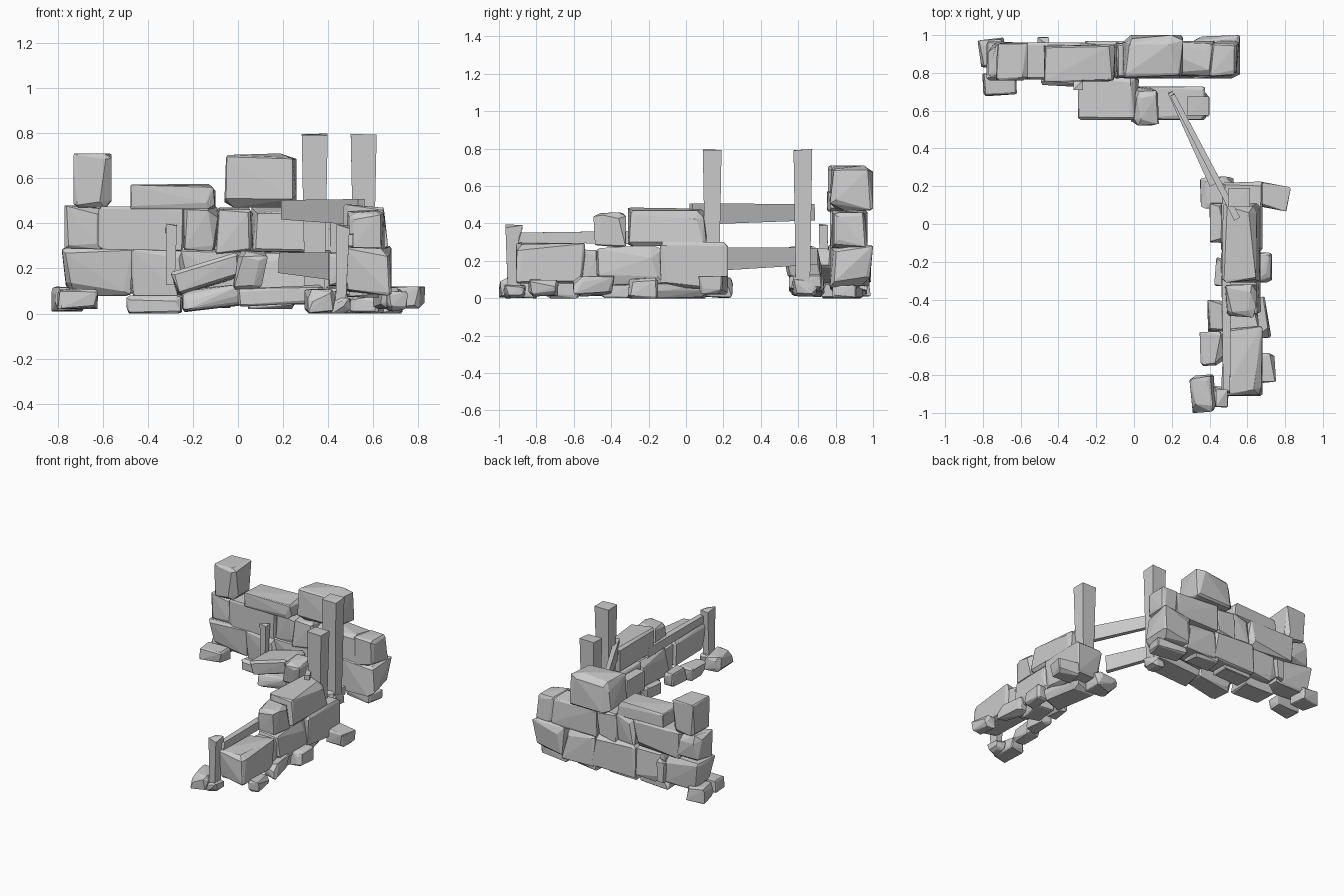
import bpy, bmesh, math, random
from mathutils import Vector, Matrix

random.seed(11)


def finish(bm, name, matrix, angle=5):
    bmesh.ops.dissolve_limit(bm, angle_limit=math.radians(angle),
                             verts=bm.verts[:], edges=bm.edges[:])
    bmesh.ops.recalc_face_normals(bm, faces=bm.faces[:])
    me = bpy.data.meshes.new(name)
    bm.to_mesh(me)
    bm.free()
    ob = bpy.data.objects.new(name, me)
    ob.matrix_world = matrix
    bpy.context.collection.objects.link(ob)
    return ob


def stone(name, x0, x1, y0, y1, z0, z1, chip=0.13, rot=(0, 0, 0)):
    """Rough-hewn block: hull of a box whose corners and edges are chipped."""
    size = Vector((x1 - x0, y1 - y0, z1 - z0))
    small = min(size)
    bm = bmesh.new()
    for sx in (-1, 1):
        for sy in (-1, 1):
            for sz in (-1, 1):
                s = (sx, sy, sz)
                big = random.choice((0.4, 0.7, 1.2, 2.0))
                dent = random.choice((0, 0, 0.03, 0.08))
                for face in range(3):
                    p = Vector()
                    for a in range(3):
                        inset = dent + (0 if a == face else
                                        random.uniform(0.2, 1.3) * chip * big)
                        p[a] = s[a] * (size[a] / 2 - inset * small)
                    bm.verts.new(p)
    bmesh.ops.convex_hull(bm, input=bm.verts[:])
    loose = [v for v in bm.verts if not v.link_faces]
    bmesh.ops.delete(bm, geom=loose, context='VERTS')
    centre = Vector(((x0 + x1) / 2, (y0 + y1) / 2, (z0 + z1) / 2))
    r = [Matrix.Rotation(math.radians(v), 4, ax) for v, ax in zip(rot, 'XYZ')]
    return finish(bm, name, Matrix.Translation(centre) @ r[2] @ r[1] @ r[0], 4)


def plank(name, a, b, width, thick, side, jag=0.01):
    """Rough timber from a to b; 'side' is the direction of its width."""
    a, b = Vector(a), Vector(b)
    d = (b - a).normalized()
    w = (Vector(side) - d * Vector(side).dot(d)).normalized()
    t = d.cross(w)
    bm = bmesh.new()
    for end, sgn, k in ((a, -1, 0.75), (b, 1, 1.0)):
        for i in (-1, 1):
            for j in (-1, 1):
                bm.verts.new(end + w * i * width / 2 * k + t * j * thick / 2 * k
                             - d * sgn * random.uniform(0, jag))
    bmesh.ops.convex_hull(bm, input=bm.verts[:])
    return finish(bm, name, Matrix(), 2)


# back wall, three courses
back_wall = [
    (-.78, -.46, .76, .97, .06, .29), (-.48, -.23, .76, .96, .06, .285),
    (-.26, .10, .78, .97, .05, .285), (.07, .34, .77, .97, .04, .285),
    (.31, .56, .77, 1.0, .05, .285),
    (-.77, -.59, .78, .96, .28, .48), (-.62, -.24, .77, .96, .275, .475),
    (-.24, -.09, .78, .95, .265, .475), (-.10, .07, .77, .96, .265, .475),
    (.06, .43, .78, .97, .27, .475), (.40, .555, .78, .97, .26, .47),
    (-.73, -.56, .76, .96, .47, .71), (-.48, -.10, .75, .95, .46, .575),
    (-.06, .26, .77, 1.0, .47, .71)]
for b in back_wall:
    stone("back_wall_block", *b)

# side wall, two courses
side_wall = [
    (.46, .68, -.91, -.54, .08, .295), (.49, .66, -.56, -.46, .07, .26),
    (.46, .67, -.49, -.12, .07, .285), (.46, .68, -.14, .225, .05, .30),
    (.48, .65, -.50, -.32, .27, .46), (.465, .665, -.31, .11, .28, .485)]
for b in side_wall:
    stone("side_wall_block", *b)
stone("side_wall_wedge", .40, .50, -.10, .11, .12, .27, .2)

# footing stones along both walls
footing_side = [
    (.30, .43, -1.0, -.80, 0, .11), (.42, .50, -.97, -.86, 0, .07),
    (.35, .47, -.75, -.57, 0, .10), (.39, .49, -.57, -.40, .01, .12),
    (.43, .52, -.33, -.18, 0, .09), (.35, .53, .08, .25, 0, .11),
    (.66, .75, -.84, -.68, .01, .10), (.61, .71, -.61, -.39, .02, .12),
    (.64, .73, -.31, -.15, 0, .11), (.66, .82, .08, .21, .02, .12),
    (.47, .65, -.20, .12, 0, .08), (.50, .64, -.44, -.24, 0, .08)]
footing_back = [
    (-.82, -.68, .83, .98, .01, .12), (-.80, -.62, .68, .80, .02, .11),
    (-.49, -.25, .73, .90, 0, .08), (-.25, -.02, .80, .94, .02, .09),
    (.30, .54, .80, .93, 0, .07), (.05, .25, .82, .96, .02, .08)]
for b in footing_side + footing_back:
    stone("footing_stone", *b, chip=.2, rot=(0, 0, random.uniform(-12, 12)))

# fallen rubble in front of the back wall
stone("fallen_slab", -.29, .02, .55, .78, .12, .23, .2, (0, -17, 0))
stone("fallen_flat_block", 0, .38, .55, .73, .04, .12, .15, (0, -3, 0))
stone("rubble_stone", -.01, .12, .53, .72, .10, .28, .18, (8, 10, 0))
stone("rubble_stone", -.25, .03, .56, .74, .02, .12, .22, (0, -6, 0))
stone("rubble_stone", .30, .40, .57, .70, .01, .10, .2)

# gate posts and rails in the gap between the walls
plank("gate_post", (.34, .625, .03), (.34, .625, .80), .115, .10, (1, 0, 0))
plank("gate_post", (.557, .14, .10), (.557, .14, .80), .115, .10, (1, 0, 0))
plank("upper_rail", (.2, .69, .46), (.55, .02, .45), .115, .035, (0, 0, 1))
plank("lower_rail", (.19, .70, .225), (.42, .20, .21), .12, .035, (0, 0, 1))

# stubs of old timber leaning on the walls
plank("timber_stub", (-.30, .735, .11), (-.295, .735, .40), .05, .05, (1, 0, 0), .04)
plank("timber_stub", (-.48, .975, .08), (-.48, .965, .25), .06, .04, (1, 0, 0), .03)
plank("short_post", (.455, -.92, .03), (.465, -.92, .395), .06, .09, (1, 0, 0), .03)
plank("leaning_plank", (.49, -.90, .325), (.49, -.20, .325), .07, .05, (0, 0, 1), .03)
